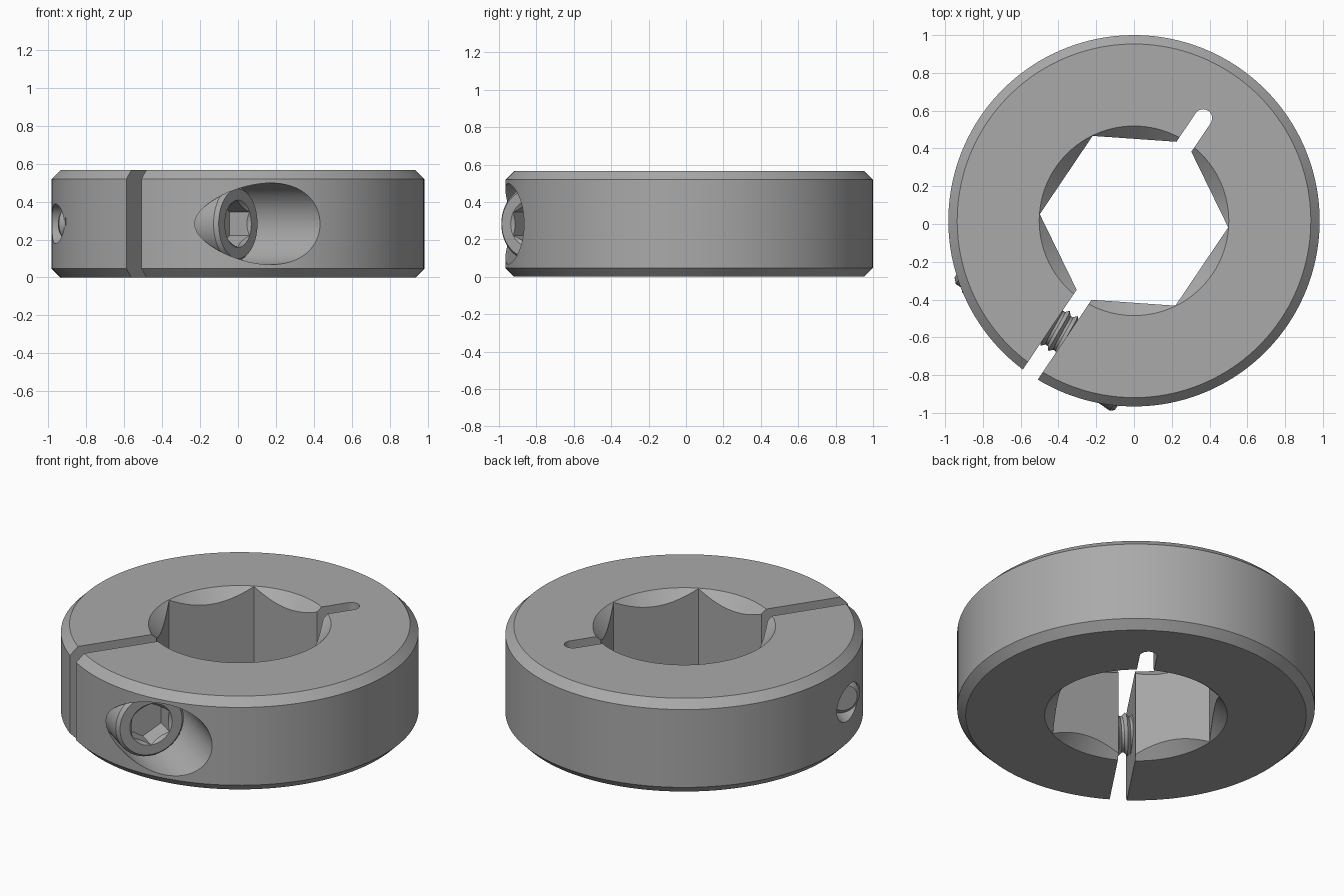
import bpy, bmesh, math
from mathutils import Matrix, Vector

if "Cube" in bpy.data.objects:
    bpy.data.objects.remove(bpy.data.objects["Cube"])

HEIGHT, RADIUS, BORE, BEVEL, GAP = 0.566, 0.983, 0.5, 0.047, 0.095
SCREW_U, MID = -0.705, HEIGHT / 2
# Collar frame: x runs along the split; screw frame: z runs along the screw
COLLAR = Matrix.Translation((0, 0.017, 0)) @ Matrix.Rotation(math.radians(56), 4, 'Z')
SCREW = COLLAR @ Matrix.Translation((SCREW_U, 0, MID)) @ Matrix.Rotation(math.pi / 2, 4, 'X')

metal = bpy.data.materials.new("grey metal")
metal.use_nodes = True
GREY = (0.4, 0.4, 0.4, 1)
metal.diffuse_color = GREY
metal.node_tree.nodes["Principled BSDF"].inputs["Base Color"].default_value = GREY


def finish(name, bm, frame):
    bmesh.ops.recalc_face_normals(bm, faces=bm.faces)
    mesh = bpy.data.meshes.new(name)
    bm.transform(frame)
    bm.to_mesh(mesh)
    bm.free()
    mesh.materials.append(metal)
    obj = bpy.data.objects.new(name, mesh)
    bpy.context.collection.objects.link(obj)
    return obj


def lathe(name, profile, frame, sides=96, phase=0.0, lead=0.0):
    """Turn (radius, height) points around z; lead makes the rows helical."""
    bm = bmesh.new()
    rows = []
    count = sides + (1 if lead else 0)
    for r, h in profile:
        row = []
        for i in range(count):
            a = phase + math.tau * i / sides
            row.append(bm.verts.new((r * math.cos(a), r * math.sin(a), h + lead * i / sides)))
        rows.append(row)
    for low, high in zip(rows, rows[1:]):
        for i in range(sides):
            j = (i + 1) % count
            bm.faces.new((low[i], low[j], high[j], high[i]))
    if not lead:
        bm.faces.new(rows[0])
        bm.faces.new(rows[-1])
    return finish(name, bm, frame)


def box(name, low, high, frame):
    bm = bmesh.new()
    low, high = Vector(low), Vector(high)
    bmesh.ops.create_cube(bm, size=1)
    for v in bm.verts:
        v.co = (low + high) / 2 + v.co * (high - low)
    return finish(name, bm, frame)


def cut(obj, cutter):
    mod = obj.modifiers.new("cut", 'BOOLEAN')
    mod.operation, mod.solver, mod.object = 'DIFFERENCE', 'EXACT', cutter
    cutter.hide_render = True
    bpy.context.view_layer.objects.active = obj
    bpy.ops.object.modifier_apply(modifier=mod.name)
    bpy.data.objects.remove(cutter)


def smooth(obj, angle=25):
    bpy.ops.object.select_all(action='DESELECT')
    obj.select_set(True)
    bpy.context.view_layer.objects.active = obj
    bpy.ops.object.shade_smooth_by_angle(angle=math.radians(angle))


# Collar body with bevelled rims
collar = lathe("clamp_collar", [(RADIUS - BEVEL, 0), (RADIUS, BEVEL),
                                (RADIUS, HEIGHT - BEVEL), (RADIUS - BEVEL, HEIGHT)],
               COLLAR, sides=144)

# Hexagonal bore, countersunk on both faces
cut(collar, lathe("hex_bore", [(BORE, -1), (BORE, 2)], COLLAR, sides=6))
sink = [(BORE - 0.1, -0.1), (BORE + 0.002, 0), (BORE + 0.05, 0.048)]
cut(collar, lathe("top_sink", sink, COLLAR @ Matrix.Translation((0, 0, HEIGHT))))
cut(collar, lathe("bottom_sink", [(r, -h) for r, h in sink], COLLAR))

# Clamping split and the round-ended relief slot opposite
cut(collar, box("split", (-1.3, -GAP / 2, -1), (-0.3, GAP / 2, 2), COLLAR))
cut(collar, box("slot", (0.3, -GAP / 2, -1), (0.655, GAP / 2, 2), COLLAR))
cut(collar, lathe("slot_end", [(GAP / 2, -1), (GAP / 2, 2)],
                  COLLAR @ Matrix.Translation((0.655, 0, 0)), sides=32))

# Counterbore and screw hole
cut(collar, lathe("counterbore", [(0.215, 0.12), (0.215, 1.5)], SCREW, sides=64))
cut(collar, lathe("screw_hole", [(0.105, -1.5), (0.105, 0.2)], SCREW, sides=48))
smooth(collar)

# Screw head with a countersunk hex socket
head = lathe("screw_head", [(0.2, 0.12), (0.2, 0.455), (0.183, 0.476)], SCREW, sides=64)
cut(head, lathe("socket", [(0.125, 0.35), (0.125, 0.7)], SCREW, sides=6, phase=math.pi / 6))
cut(head, lathe("socket_sink", [(0.095, 0.446), (0.126, 0.477), (0.14, 0.491)], SCREW, sides=48))
smooth(head)

# Helical thread and plain core with a tapered tip
PITCH, START = 0.05, -0.59
turns = [(0.12 if i % 2 else 0.092, START + PITCH * i / 2) for i in range(2 * 15)]
smooth(lathe("screw_thread", turns, SCREW, sides=40, lead=PITCH), 40)
smooth(lathe("screw_core", [(0.075, -0.62), (0.1, -0.595), (0.1, 0.15)], SCREW, sides=40))
